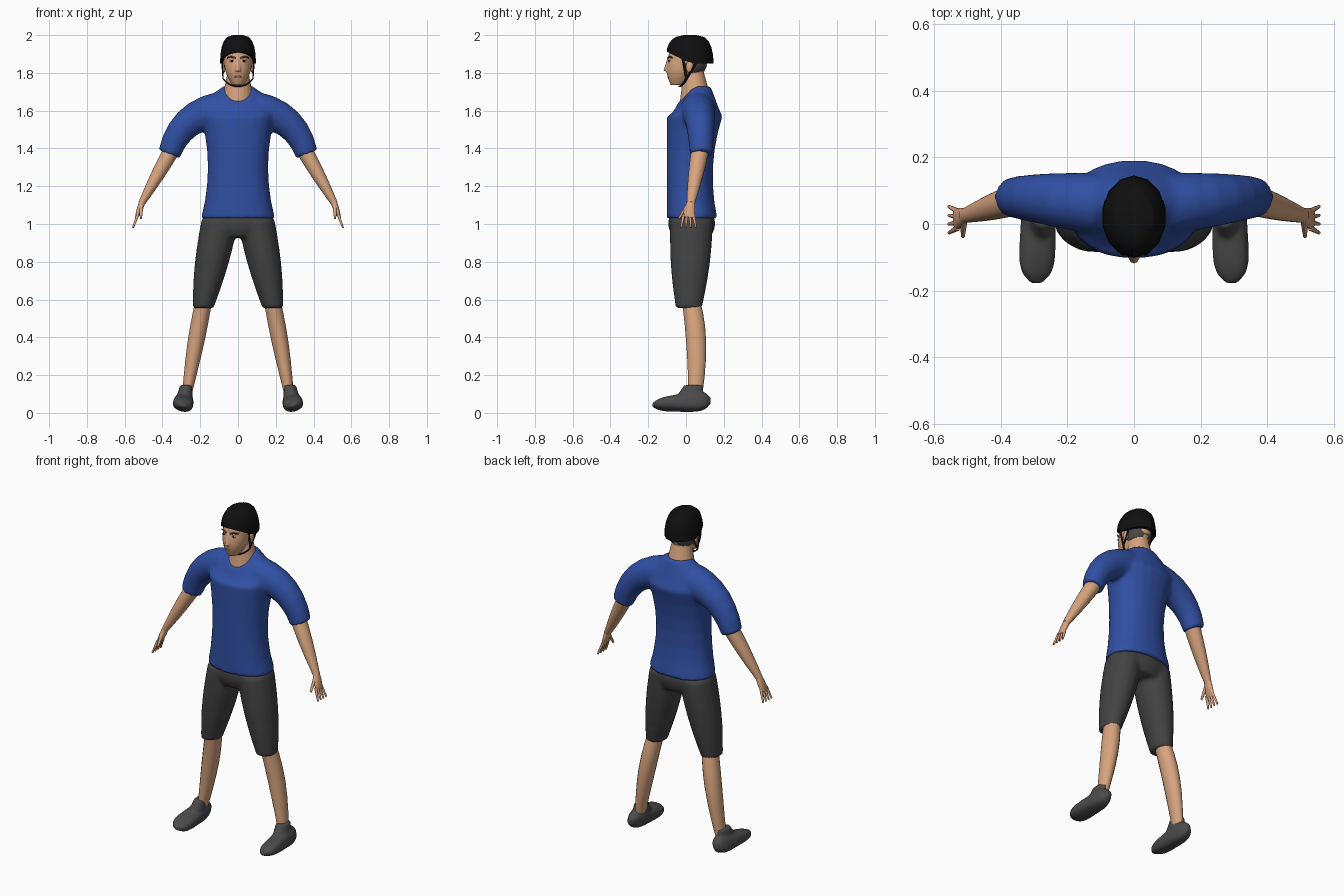
import bpy, bmesh, math
from mathutils import Vector, Matrix

if "Cube" in bpy.data.objects:
    bpy.data.objects.remove(bpy.data.objects["Cube"])

X, Y, Z = Vector((1, 0, 0)), Vector((0, 1, 0)), Vector((0, 0, 1))
LEVEL = (X, Y)
SIDES = (("left", 1), ("right", -1))


def material(name, r, g, b):
    mat = bpy.data.materials.new(name)
    mat.use_nodes = True
    mat.diffuse_color = (r, g, b, 1)
    shader = mat.node_tree.nodes["Principled BSDF"]
    shader.inputs["Base Color"].default_value = (r, g, b, 1)
    shader.inputs["Roughness"].default_value = 0.8
    return mat


SKIN = material("skin", 0.68, 0.37, 0.21)
BLUE = material("shirt blue", 0.03, 0.08, 0.37)
GREY = material("shorts grey", 0.055, 0.055, 0.055)
SHOE = material("shoe grey", 0.07, 0.07, 0.07)
BLACK = material("helmet black", 0.005, 0.005, 0.005)
HAIR = material("hair grey", 0.07, 0.065, 0.06)
WHITE = material("eye white", 0.45, 0.42, 0.4)
LIP = material("lip", 0.45, 0.2, 0.13)


def loft(bm, rings, frame=None, sides=16, mirror=1, power=1):
    """Closed tube through rings of (centre, half width, half depth, front drop)."""
    loops = []
    for i, (centre, width, depth, drop) in enumerate(rings):
        if frame:
            u, v = frame
        else:
            after = rings[min(i + 1, len(rings) - 1)][0]
            before = rings[max(i - 1, 0)][0]
            along = (after - before).normalized()
            v = (Y - along * along.dot(Y)).normalized()
            u = v.cross(along)
        loop = []
        for k in range(sides):
            angle = math.tau * (k + 0.5) / sides
            c, s = math.cos(angle), math.sin(angle)
            across = math.copysign(abs(c) ** power, c) * width
            back = math.copysign(abs(s) ** power, s) * depth
            point = centre + u * across + v * back + Z * drop * min(0, back)
            point.x *= mirror
            loop.append(bm.verts.new(point))
        loops.append(loop)
    for low, high in zip(loops, loops[1:]):
        for k in range(sides):
            j = (k + 1) % sides
            bm.faces.new((low[k], low[j], high[j], high[k]))
    for loop in (loops[0], loops[-1]):
        middle = bm.verts.new(sum((vert.co for vert in loop), Vector()) / sides)
        for k in range(sides):
            bm.faces.new((loop[k], loop[(k + 1) % sides], middle))


def limb(bm, start, end, size, end_size, bend=None, bulge=0, drop=0,
         rounded=False, steps=6, **options):
    """Tapering tube, optionally bent, swollen in the middle or rounded off."""
    start, end = Vector(start), Vector(end)
    bend = Vector(bend) if bend else (start + end) / 2
    size, end_size = Vector(size), Vector(end_size)
    rings = []
    for i in range(steps + 1):
        t = i / steps
        centre = start.lerp(bend, t).lerp(bend.lerp(end, t), t)
        width, depth = size.lerp(end_size, t) + Vector((bulge, bulge)) * math.sin(math.pi * t)
        if rounded:
            taper = max(0.3, math.sqrt(1 - (2 * t - 1) ** 4))
            width, depth = width * taper, depth * taper
        rings.append((centre, width, depth, drop * (1 - t)))
    loft(bm, rings, **options)


def blob(bm, centre, size):
    place = Matrix.Translation(centre) @ Matrix.Diagonal((*size, 1))
    bmesh.ops.create_uvsphere(bm, u_segments=20, v_segments=12, radius=1, matrix=place)


def finish(bm, name, mat, angle=50, fuse=0):
    bmesh.ops.recalc_face_normals(bm, faces=bm.faces)
    mesh = bpy.data.meshes.new(name)
    bm.to_mesh(mesh)
    bm.free()
    mesh.materials.append(mat)
    part = bpy.data.objects.new(name, mesh)
    bpy.context.collection.objects.link(part)
    bpy.ops.object.select_all(action="DESELECT")
    part.select_set(True)
    bpy.context.view_layer.objects.active = part
    bpy.ops.object.shade_smooth_by_angle(angle=math.radians(angle))
    if fuse:  # melt the overlapping pieces into one surface
        remesh = part.modifiers.new("fuse", "REMESH")
        remesh.mode = "VOXEL"
        remesh.voxel_size = fuse
        remesh.use_smooth_shade = True
        soften = part.modifiers.new("soften", "SMOOTH")
        soften.factor = 0.5
        soften.iterations = 4


# Shirt: waisted torso, shoulders closing to a scooped collar, short sleeves
bm = bmesh.new()
torso = []
for i in range(7):
    z = 1.03 + 0.09 * i
    curve = (z - 1.25) ** 2 / 4
    torso.append((Vector((0, 0.02 + curve, z)), 0.16 + (z - 1.3) ** 2 / 2, 0.122 + curve, 0))
for i in range(1, 5):
    t = i / 4
    centre = Vector((0, 0.045, 1.57 + 0.16 * t))
    torso.append((centre, 0.2 - 0.12 * t * t, 0.145 - 0.06 * t, t))
loft(bm, torso, LEVEL, sides=24, power=0.9)
for label, side in SIDES:
    limb(bm, (0.1, 0.06, 1.6), (0.365, 0.08, 1.37), (0.1, 0.095), (0.06, 0.06),
         bend=(0.3, 0.08, 1.58), mirror=side)
finish(bm, "shirt", BLUE, fuse=0.011)

# Shorts: hips and two straight legs
bm = bmesh.new()
limb(bm, (0, 0.03, 1.06), (0, 0.03, 0.93), (0.18, 0.11), (0.15, 0.1),
     bulge=0.02, frame=LEVEL, sides=24)
for label, side in SIDES:
    limb(bm, (0.095, 0.03, 1.02), (0.185, 0.015, 0.555), (0.1, 0.115), (0.056, 0.07),
         bulge=0.012, frame=LEVEL, mirror=side)
finish(bm, "shorts", GREY, fuse=0.011)

for label, side in SIDES:
    # Bare lower leg with a calf
    bm = bmesh.new()
    limb(bm, (0.18, 0.025, 0.6), (0.27, 0.05, 0.1), (0.045, 0.05), (0.026, 0.038),
         bend=(0.22, 0.07, 0.4), bulge=0.01, frame=LEVEL, mirror=side)
    finish(bm, label + "_lower_leg", SKIN)

    # Shoe: sole rolled inward from heel to toe, plus the ankle opening
    bm = bmesh.new()
    rolled = (X + Z / 4, Z - X / 4)
    limb(bm, (0.285, 0.13, 0.065), (0.293, -0.178, 0.042), (0.044, 0.06), (0.058, 0.03),
         rounded=True, steps=12, frame=rolled, power=0.75, mirror=side)
    limb(bm, (0.285, 0.01, 0.06), (0.275, 0.04, 0.147), (0.045, 0.08), (0.033, 0.05),
         frame=LEVEL, mirror=side)
    finish(bm, label + "_shoe", SHOE, fuse=0.008)

    # Forearm, palm, four spread fingers and a thumb
    bm = bmesh.new()
    limb(bm, (0.335, 0.08, 1.42), (0.51, 0.025, 1.11), (0.045, 0.048), (0.018, 0.022),
         bulge=0.005, mirror=side)
    limb(bm, (0.505, 0.027, 1.12), (0.537, 0.013, 1.035), (0.017, 0.021), (0.008, 0.031),
         bulge=0.003, mirror=side)
    for i in range(4):
        spread = i - 1.5
        limb(bm, (0.53, 0.013 + spread / 60, 1.05), (0.556, 0.013 + spread / 38, 0.98),
             (0.009, 0.009), (0.005, 0.005), steps=3, sides=8, mirror=side)
    limb(bm, (0.512, 0.01, 1.1), (0.514, -0.037, 1.03), (0.012, 0.012), (0.006, 0.006),
         steps=3, sides=8, mirror=side)
    finish(bm, label + "_arm", SKIN)

    # Ear
    bm = bmesh.new()
    blob(bm, (side * 0.076, 0.02, 1.83), (0.01, 0.02, 0.03))
    finish(bm, label + "_ear", SKIN)

    # Eye, iris and brow
    bm = bmesh.new()
    blob(bm, (side * 0.032, -0.088, 1.863), (0.014, 0.005, 0.006))
    finish(bm, label + "_eye", WHITE)
    bm = bmesh.new()
    blob(bm, (side * 0.032, -0.091, 1.863), (0.006, 0.004, 0.006))
    finish(bm, label + "_iris", BLACK)
    bm = bmesh.new()
    limb(bm, (0.013, -0.096, 1.878), (0.056, -0.073, 1.88), (0.005, 0.004), (0.004, 0.004),
         bend=(0.036, -0.093, 1.89), sides=8, mirror=side)
    finish(bm, label + "_brow", HAIR)

    # Helmet straps meeting at a buckle and passing under the chin
    bm = bmesh.new()
    buckle, flat = (0.079, 0.003, 1.77), (0.004, 0.007)
    for anchor in ((0.086, -0.018, 1.88), (0.086, 0.065, 1.87)):
        limb(bm, anchor, buckle, flat, flat, steps=2, sides=6, frame=LEVEL, mirror=side)
    limb(bm, buckle, (0, -0.035, 1.728), flat, flat, bend=(0.05, -0.02, 1.73),
         sides=6, mirror=side)
    finish(bm, label + "_strap", BLACK)

# Head: neck filling the collar, skull, jaw and nose
bm = bmesh.new()
limb(bm, (0, 0.045, 1.69), (0, 0.04, 1.82), (0.08, 0.082), (0.052, 0.05),
     drop=0.95, frame=LEVEL, sides=20)
blob(bm, (0, 0.01, 1.87), (0.078, 0.106, 0.11))
limb(bm, (0, 0, 1.86), (0, -0.045, 1.735), (0.074, 0.1), (0.03, 0.036),
     bulge=0.012, frame=LEVEL, sides=20)
limb(bm, (0, -0.094, 1.875), (0, -0.105, 1.81), (0.008, 0.006), (0.016, 0.015),
     frame=LEVEL, sides=10)
finish(bm, "head", SKIN, fuse=0.005)

# Cropped hair showing below the back of the helmet
bm = bmesh.new()
blob(bm, (0, 0.025, 1.85), (0.079, 0.086, 0.075))
finish(bm, "hair", HAIR)

# Mouth
bm = bmesh.new()
blob(bm, (0, -0.091, 1.78), (0.022, 0.008, 0.006))
finish(bm, "mouth", LIP)

# Helmet: faceted dome with a raised brow edge
bm = bmesh.new()
dome = []
for i in range(6):
    angle = math.radians(17 * i)
    narrow = math.sqrt(math.cos(angle))
    centre = Vector((0, 0.022, 1.85 + 0.15 * math.sin(angle)))
    dome.append((centre, 0.097 * narrow, 0.124 * narrow, -0.5 * (1 - i / 5) ** 2))
loft(bm, dome, LEVEL, sides=14)
finish(bm, "helmet", BLACK, angle=30)
